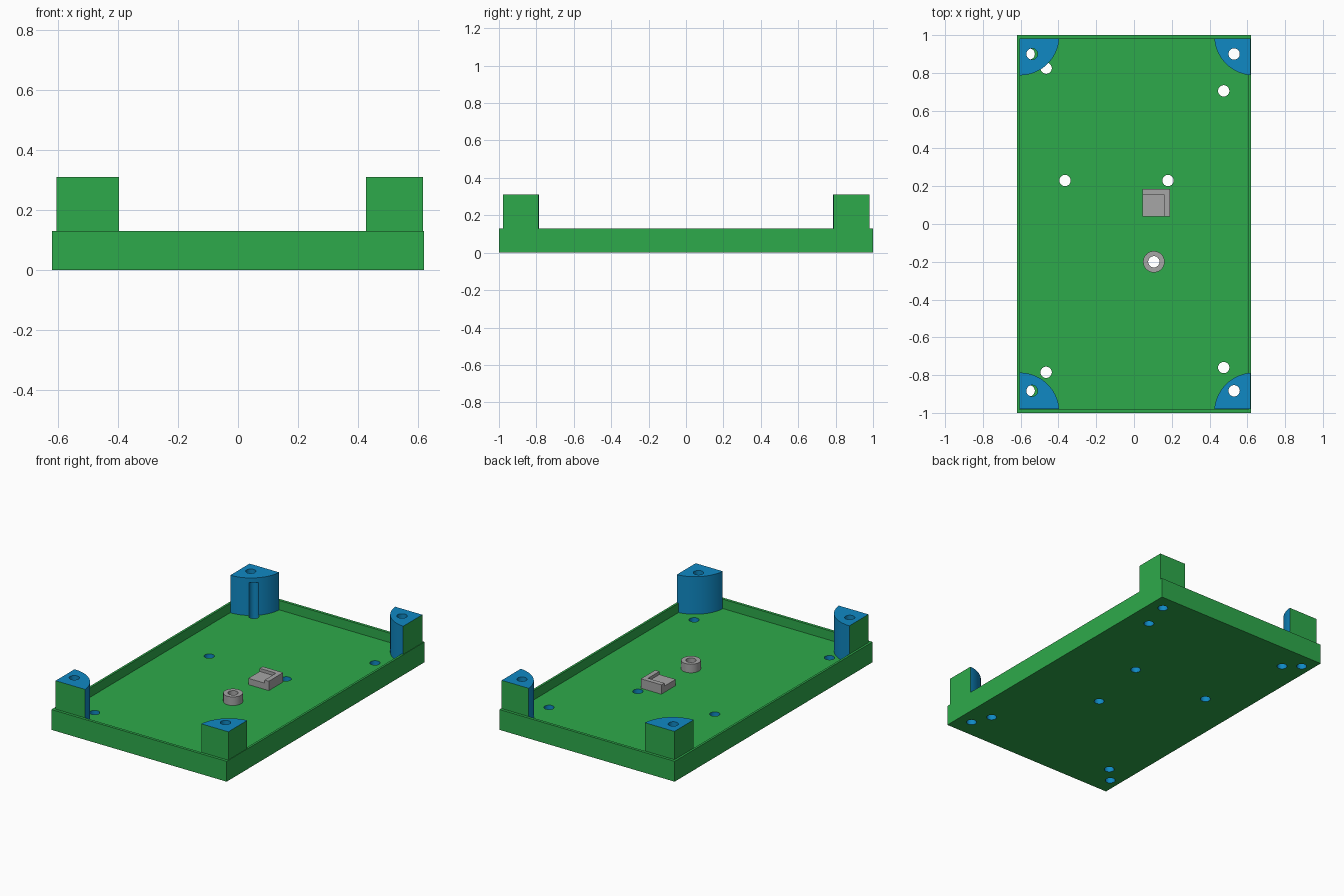
import bpy, bmesh, math
from mathutils import Matrix

if "Cube" in bpy.data.objects:
    bpy.data.objects.remove(bpy.data.objects["Cube"])


def material(name, rgb):
    m = bpy.data.materials.new(name)
    m.diffuse_color = (*rgb, 1)
    m.use_nodes = True
    m.node_tree.nodes["Principled BSDF"].inputs["Base Color"].default_value = m.diffuse_color
    return m


GREEN = material("green", (0.027, 0.40, 0.07))
BLUE = material("blue", (0.005, 0.25, 0.55))
GREY = material("grey", (0.38, 0.38, 0.38))
FLOOR, RIM, TOP, HOLE_R = 0.07, 0.13, 0.31, 0.03


def make(name, bm, mats):
    bmesh.ops.recalc_face_normals(bm, faces=bm.faces)
    me = bpy.data.meshes.new(name)
    bm.to_mesh(me)
    bm.free()
    for m in mats:
        me.materials.append(m)
    ob = bpy.data.objects.new(name, me)
    bpy.context.collection.objects.link(ob)
    return ob


def prism(name, outline, z0, z1, mats=()):
    bm = bmesh.new()
    face = bm.faces.new([bm.verts.new((x, y, z0)) for x, y in outline])
    ext = bmesh.ops.extrude_face_region(bm, geom=[face], use_keep_orig=True)
    for v in ext["geom"]:
        if isinstance(v, bmesh.types.BMVert):
            v.co.z = z1
    return make(name, bm, mats)


def rect(x0, x1, y0, y1):
    return [(x0, y0), (x1, y0), (x1, y1), (x0, y1)]


def rods(name, centres, z0, z1, r=HOLE_R, mats=()):
    bm = bmesh.new()
    for x, y in centres:
        bmesh.ops.create_cone(bm, cap_ends=True, segments=24, radius1=r, radius2=r,
                              depth=z1 - z0, matrix=Matrix.Translation((x, y, (z0 + z1) / 2)))
    return make(name, bm, mats)


def cut(ob, cutter):
    mod = ob.modifiers.new("cut", 'BOOLEAN')
    mod.operation, mod.solver, mod.object = 'DIFFERENCE', 'EXACT', cutter
    bpy.context.view_layer.objects.active = ob
    bpy.ops.object.modifier_apply(modifier=mod.name)
    bpy.data.objects.remove(cutter)


def smooth(ob):
    bpy.ops.object.select_all(action='DESELECT')
    ob.select_set(True)
    bpy.context.view_layer.objects.active = ob
    bpy.ops.object.shade_smooth_by_angle(angle=math.radians(30))


# Tray: box with a shallow cavity and drilled floor
tray = prism("tray", rect(-0.62, 0.62, -1, 1), 0, RIM, (GREEN, BLUE))
cut(tray, prism("cavity", rect(-0.606, 0.606, -0.982, 0.982), FLOOR, 0.5))
floor_holes = [(-0.465, 0.825), (-0.465, -0.785), (0.475, 0.705), (0.475, -0.76),
               (-0.365, 0.23), (0.18, 0.23), (0.105, -0.2),
               (-0.555, 0.9), (-0.555, -0.883), (0.53, 0.9), (0.53, -0.883)]
cut(tray, rods("floor_drill", floor_holes, -0.1, FLOOR + 0.02))
for p in tray.data.polygons:
    c = p.center
    if abs(p.normal.z) < 0.5 and c.z < FLOOR - 0.001 and abs(c.x) < 0.61 and abs(c.y) < 0.95:
        p.material_index = 1      # hole walls
smooth(tray)

# Corner posts: quarter rounds trimmed on their outer sides
R = 0.21
for side, cx, x_out, hx in (("left", -0.605, -0.605, -0.54), ("right", 0.635, 0.617, 0.53)):
    for end, cy, y_out, hy in (("back", 0.997, 0.981, 0.9), ("front", -0.997, -0.979, -0.883)):
        sx, sy = (1 if cx < 0 else -1), (-1 if cy > 0 else 1)
        a0 = math.asin(abs(cy - y_out) / R)
        a1 = math.acos(abs(cx - x_out) / R)
        arc = [(cx + sx * R * math.cos(a), cy + sy * R * math.sin(a))
               for a in (a0 + (a1 - a0) * i / 20 for i in range(21))]
        post = prism(f"{end}_{side}_post", [(x_out, y_out)] + arc, FLOOR, TOP, (BLUE, GREEN))
        cut(post, rods("post_drill", [(hx, hy)], 0, 0.5))
        if (side, end) == ("left", "back"):
            # screw clearance groove
            cut(post, rods("groove_drill", [floor_holes[0]], 0, 0.28))
        for p in post.data.polygons:
            n, c = p.normal, p.center
            outer = abs(c.x - x_out) < 1e-3 or abs(c.y - y_out) < 1e-3
            p.material_index = 1 if abs(n.z) < 0.5 and outer else 0
        smooth(post)

# Round spacer
ring = rods("round_spacer", [(0.105, -0.2)], FLOOR, 0.125, 0.057, (GREY,))
cut(ring, rods("spacer_drill", [(0.105, -0.2)], 0, 0.3))
smooth(ring)

# Square rest: low pad with a raised corner lip
prism("square_pad", rect(0.045, 0.16, 0.04, 0.155), FLOOR, 0.11, (GREY,))
prism("pad_lip", [(0.19, 0.04), (0.19, 0.185), (0.045, 0.185), (0.045, 0.155),
                  (0.16, 0.155), (0.16, 0.04)], FLOOR, RIM, (GREY,))
